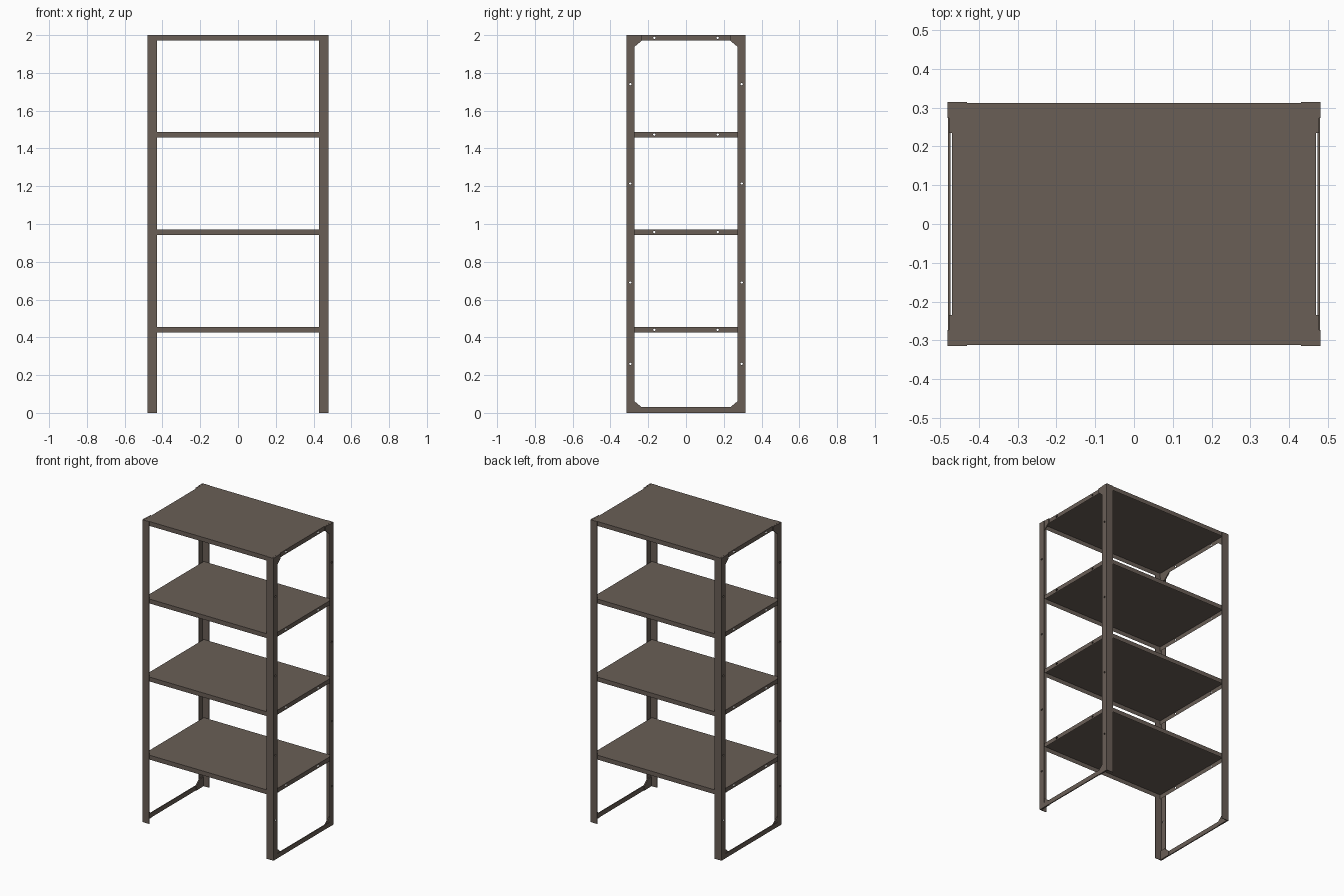
import bpy, bmesh, math
from mathutils import Matrix

if "Cube" in bpy.data.objects:
    bpy.data.objects.remove(bpy.data.objects["Cube"])

HX, HY, H = 0.48, 0.315, 2.0        # overall half width, half depth, height
T = 0.003                           # sheet thickness
SHELF_X, SHELF_Y, SHELF_H = 0.469, 0.312, 0.029
TOPS = (2.0, 1.487, 0.971, 0.454)   # shelf top heights

steel = bpy.data.materials.new("brown grey steel")
steel.diffuse_color = (0.142, 0.113, 0.094, 1)
steel.use_nodes = True
steel.node_tree.nodes["Principled BSDF"].inputs["Base Color"].default_value = steel.diffuse_color


def finish(name, bm, mat=steel):
    bmesh.ops.recalc_face_normals(bm, faces=bm.faces)
    me = bpy.data.meshes.new(name)
    bm.to_mesh(me)
    bm.free()
    me.materials.append(mat)
    ob = bpy.data.objects.new(name, me)
    bpy.context.collection.objects.link(ob)
    return ob


def prism(name, points, direction):
    """Extrude a closed 3D outline along a vector."""
    bm = bmesh.new()
    face = bm.faces.new([bm.verts.new(p) for p in points])
    ext = bmesh.ops.extrude_face_region(bm, geom=[face])
    moved = [v for v in ext["geom"] if isinstance(v, bmesh.types.BMVert)]
    bmesh.ops.translate(bm, verts=moved, vec=direction)
    return finish(name, bm)


def pierce(ob, cutter):
    mod = ob.modifiers.new("bolt holes", 'BOOLEAN')
    mod.operation = 'DIFFERENCE'
    mod.solver = 'EXACT'
    mod.object = cutter


def hole_cutter(name, spots):
    """Row of thin cylinders running across the whole width."""
    bm = bmesh.new()
    for y, z in spots:
        m = Matrix.Translation((0, y, z)) @ Matrix.Rotation(math.pi / 2, 4, 'Y')
        bmesh.ops.create_cone(bm, cap_ends=True, segments=12, radius1=0.006,
                              radius2=0.006, depth=1.2, matrix=m)
    ob = finish(name, bm)
    ob.hide_render = True
    ob.hide_set(True)
    ob.display_type = 'WIRE'
    return ob


post_holes = hole_cutter("post_hole_cutter", [(s * 0.295, z) for s in (-1, 1)
                                              for z in (0.26, 0.69, 1.215, 1.74)])
shelf_holes = hole_cutter("shelf_hole_cutter", [(s * 0.168, t - 0.014) for s in (-1, 1)
                                                for t in TOPS])

# Shelves: folded sheet pans, open underneath
for i, top in enumerate(TOPS):
    bm = bmesh.new()
    bmesh.ops.create_cube(bm, size=1)
    bmesh.ops.scale(bm, vec=(2 * SHELF_X, 2 * SHELF_Y, SHELF_H), verts=bm.verts)
    bmesh.ops.translate(bm, vec=(0, 0, top - SHELF_H / 2), verts=bm.verts)
    under = min(bm.faces, key=lambda f: f.calc_center_median().z)
    bmesh.ops.inset_region(bm, faces=[under], thickness=T, use_even_offset=True)
    bmesh.ops.translate(bm, vec=(0, 0, SHELF_H - T), verts=under.verts)
    shelf = finish(f"shelf_{i + 1}", bm)
    pierce(shelf, shelf_holes)

for sx, side in ((-1, "left"), (1, "right")):
    # Bottom rail joining the two posts of one side
    x0, x1 = sx * 0.473, sx * (HX - 0.0005)
    y = HY - T
    prism(f"bottom_rail_{side}", [(x0, -y, 0), (x1, -y, 0), (x1, y, 0), (x0, y, 0)],
          (0, 0, 0.03))
    for sy, end in ((-1, "front"), (1, "back")):
        # Angle post with L section
        section = [(HX, HY), (0.43, HY), (0.43, HY - T), (HX - T, HY - T),
                   (HX - T, 0.273), (HX, 0.273)]
        post = prism(f"{end}_post_{side}", [(sx * a, sy * b, 0) for a, b in section],
                     (0, 0, H))
        pierce(post, post_holes)
        # Corner gussets at top and bottom, on the inside of the post
        for z0, dz, level in ((0, 1, "bottom"), (H, -1, "top")):
            outline = [(HY - T, 0), (0.235, 0), (0.235, 0.03), (0.273, 0.062),
                       (HY - T, 0.062)]
            prism(f"{level}_{end}_gusset_{side}",
                  [(sx * 0.4695, sy * a, z0 + dz * b) for a, b in outline],
                  (sx * (HX - T - 0.4695), 0, 0))
